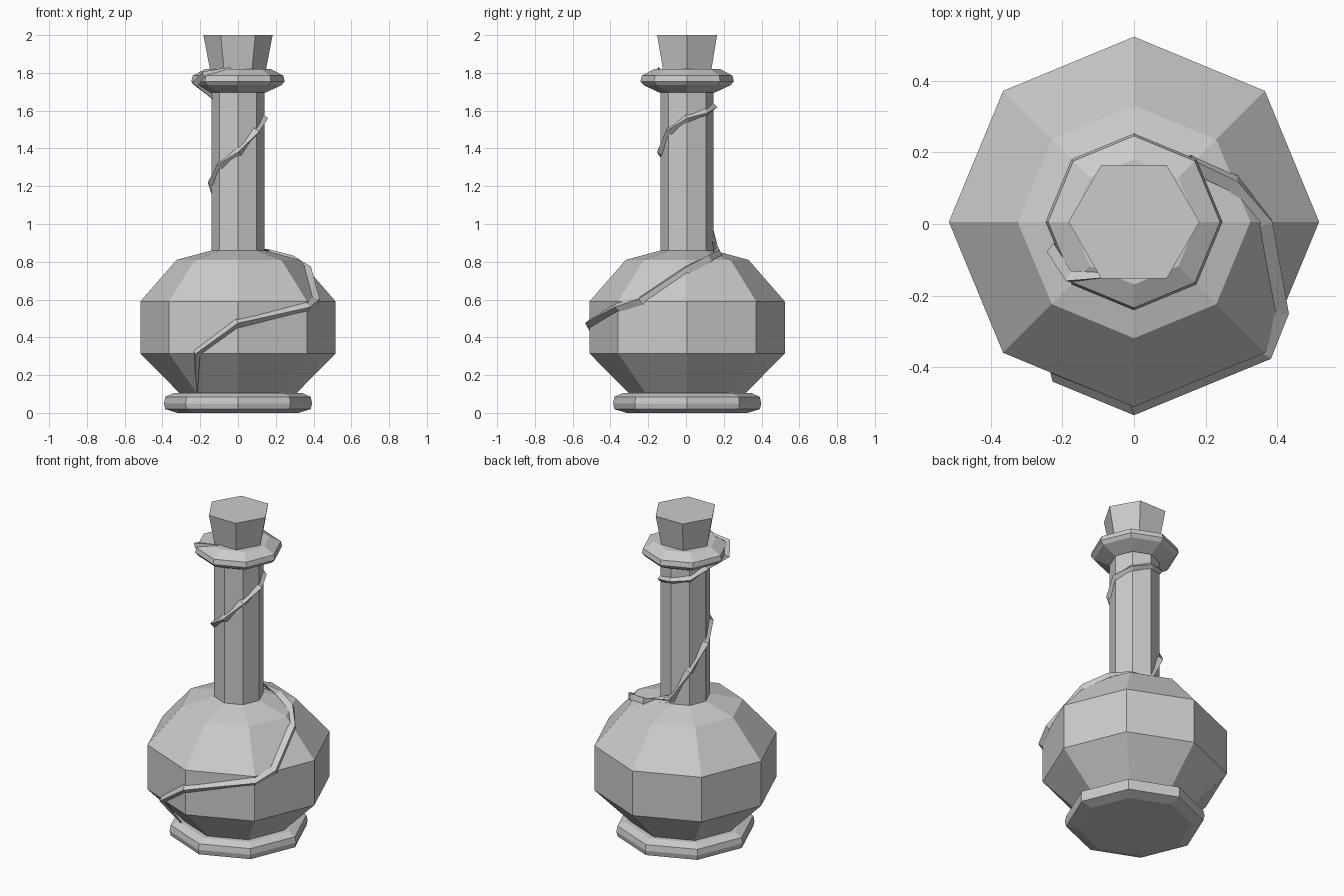
import bpy, bmesh
from math import cos, sin, pi, radians
from mathutils import Vector

if "Cube" in bpy.data.objects:
    bpy.data.objects.remove(bpy.data.objects["Cube"])

CY = 0.006  # small y offset of the turned parts


def finish(name, bm):
    bmesh.ops.recalc_face_normals(bm, faces=bm.faces)
    me = bpy.data.meshes.new(name)
    bm.to_mesh(me)
    bm.free()
    ob = bpy.data.objects.new(name, me)
    bpy.context.collection.objects.link(ob)
    return ob


def bridge(bm, rings):
    # quads between successive rings, capped at both ends
    n = len(rings[0])
    for a, b in zip(rings, rings[1:]):
        for i in range(n):
            j = (i + 1) % n
            bm.faces.new((a[i], a[j], b[j], b[i]))
    bm.faces.new(rings[0][::-1])
    bm.faces.new(rings[-1])


def turned(name, profile, sides):
    bm = bmesh.new()
    rings = [[bm.verts.new((r * cos(2 * pi * i / sides), CY + r * sin(2 * pi * i / sides), z))
              for i in range(sides)] for r, z in profile]
    bridge(bm, rings)
    return finish(name, bm)


# Foot ring, bulb with neck, lip and stopper
turned("foot_ring", [(0.32, 0), (0.385, 0.02), (0.392, 0.05), (0.385, 0.085), (0.34, 0.105)], 8)
turned("bottle_body", [(0.29, 0.08), (0.31, 0.105), (0.517, 0.315), (0.517, 0.59), (0.325, 0.81),
                       (0.14, 0.86), (0.14, 1.72)], 8)
turned("lip_ring", [(0.145, 1.695), (0.23, 1.735), (0.247, 1.755), (0.24, 1.785), (0.175, 1.82)], 8)
turned("stopper", [(0.143, 1.79), (0.183, 2.0)], 6)

# Vine path: x, y, z, upward tilt of the surface, thickness scale
path = [(-0.22, -0.23, 0.09, -0.8, 0.1), (-0.22, -0.425, 0.315, -0.3, 0.8),
        (0, -0.512, 0.475, 0, 1), (0.367, -0.361, 0.56, 0, 1),
        (0.415, -0.24, 0.595, 0.4, 1), (0.37, 0.006, 0.76, 0.9, 1),
        (0.28, 0.115, 0.815, 2, 1), (0.16, 0.17, 0.845, 2, 1)]
# Part wound round the neck, one point per corner
neck = [(90, 0.89), (135, 1.07), (180, 1.22), (225, 1.31), (270, 1.38), (315, 1.49),
        (360, 1.56), (405, 1.59), (450, 1.62), (495, 1.64), (540, 1.68)]
path += [(0.14 * cos(radians(a)), CY + 0.14 * sin(radians(a)), z, 0, 0.9) for a, z in neck]
path += [(-0.225, -0.07, 1.745, 0, 0.9), (-0.18, -0.15, 1.795, 0.8, 0.8),
         (-0.04, -0.145, 1.828, 1.5, 0.15)]

# Vine: triangular section with its ridge pointing outward
pts = [Vector(p[:3]) for p in path]
bm = bmesh.new()
rings = []
for i, (x, y, z, tilt, s) in enumerate(path):
    nrm = Vector((x, y - CY, 0)).normalized()
    nrm = (nrm + Vector((0, 0, tilt))).normalized()
    tan = (pts[min(i + 1, len(pts) - 1)] - pts[max(i - 1, 0)]).normalized()
    side = tan.cross(nrm).normalized() * 0.026 * s
    base = pts[i] - nrm * 0.006
    rings.append([bm.verts.new(v) for v in (base + side, base - side, pts[i] + nrm * 0.022 * s)])
bridge(bm, rings)
finish("winding_vine", bm)
